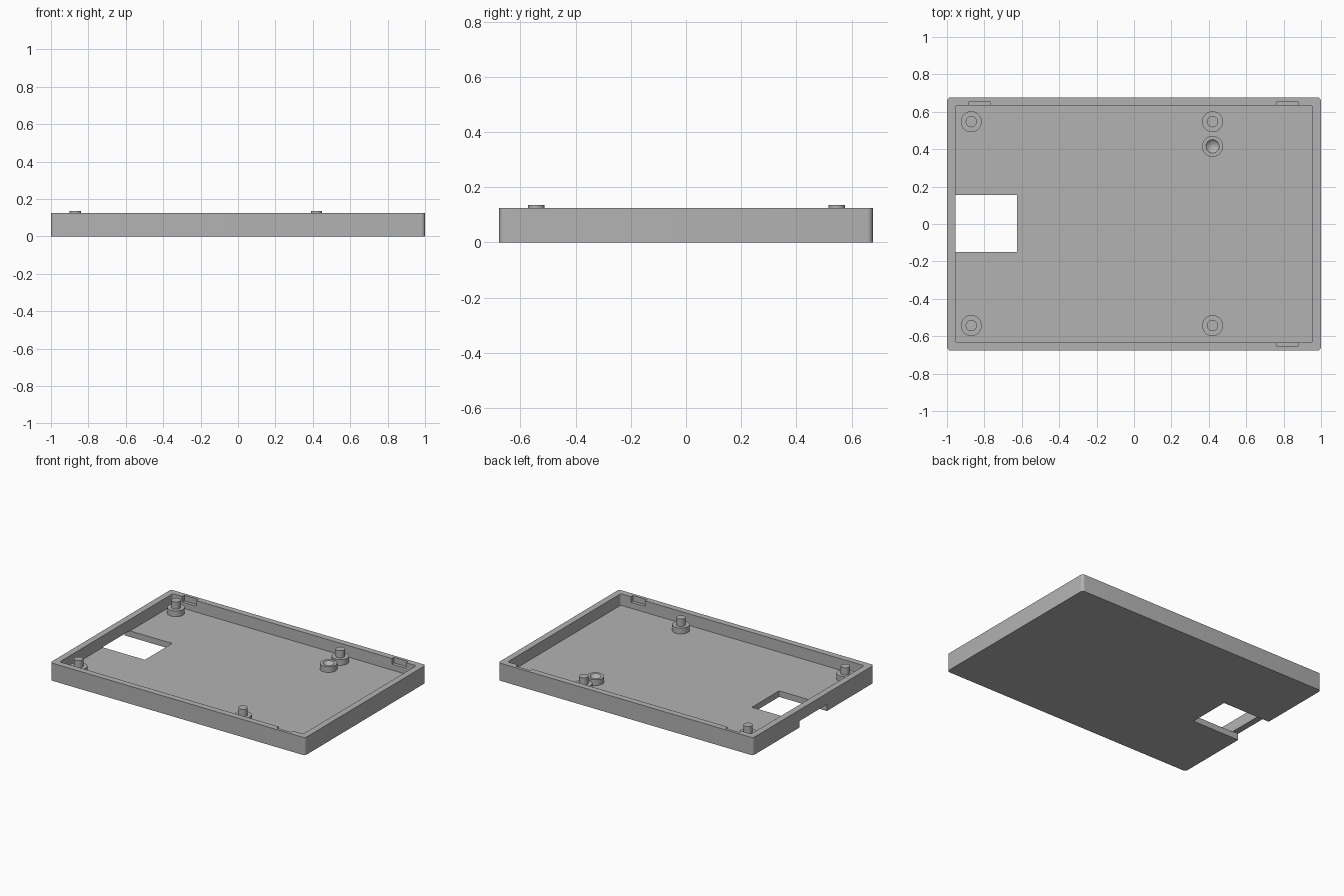
import bpy, bmesh, math

if "Cube" in bpy.data.objects:
    bpy.data.objects.remove(bpy.data.objects["Cube"])

L, W, H = 1.0, 0.677, 0.125      # half length, half width, wall height
IL, IW, FLOOR = 0.955, 0.633, 0.043

grey = bpy.data.materials.new("plain grey")
grey.diffuse_color = (0.45, 0.45, 0.45, 1)
grey.use_nodes = True
grey.node_tree.nodes["Principled BSDF"].inputs["Base Color"].default_value = grey.diffuse_color


def make_object(name, bm):
    bmesh.ops.recalc_face_normals(bm, faces=bm.faces)
    me = bpy.data.meshes.new(name)
    bm.to_mesh(me)
    bm.free()
    me.materials.append(grey)
    ob = bpy.data.objects.new(name, me)
    bpy.context.collection.objects.link(ob)
    return ob


def smooth(ob):
    bpy.ops.object.select_all(action='DESELECT')
    ob.select_set(True)
    bpy.context.view_layer.objects.active = ob
    bpy.ops.object.shade_smooth_by_angle(angle=math.radians(35))


def block(name, x0, x1, y0, y1, z0, z1, radius=0.0):
    """Box with optionally rounded upright edges."""
    bm = bmesh.new()
    bmesh.ops.create_cube(bm, size=1)
    for v in bm.verts:
        v.co = (x1 if v.co.x > 0 else x0, y1 if v.co.y > 0 else y0,
                z1 if v.co.z > 0 else z0)
    if radius:
        upright = [e for e in bm.edges
                   if abs(e.verts[0].co.z - e.verts[1].co.z) > 0.01]
        bmesh.ops.bevel(bm, geom=upright, offset=radius, segments=6,
                        profile=0.5, affect='EDGES')
    return make_object(name, bm)


def lathe(name, profile, x, y, steps=32):
    """Spin (radius, height) points about an upright axis."""
    bm = bmesh.new()
    verts = [bm.verts.new((r, 0, z)) for r, z in profile]
    edges = [bm.edges.new(pair) for pair in zip(verts, verts[1:])]
    bmesh.ops.spin(bm, geom=verts + edges, cent=(0, 0, 0), axis=(0, 0, 1),
                   angle=2 * math.pi, steps=steps)
    bmesh.ops.remove_doubles(bm, verts=bm.verts, dist=1e-5)
    ob = make_object(name, bm)
    ob.location = (x, y, 0)
    smooth(ob)
    return ob


# Tray shell
tray = block("tray", -L, L, -W, W, 0, H, 0.02)

# Cavity, floor window running out under the left wall, and clip recesses
cutters = [
    block("cavity_cutter", -IL, IL, -IW, IW, FLOOR, 0.3, 0.012),
    block("window_cutter", -1.2, -0.625, -0.15, 0.155, -0.1, FLOOR + 0.003),
]
for x, side in ((-0.825, 1), (0.82, 1), (0.82, -1)):
    y0, y1 = sorted((side * 0.6, side * 0.656))
    cutters.append(block("clip_recess_cutter", x - 0.056, x + 0.056,
                         y0, y1, H - 0.04, 0.3))
for c in cutters:
    mod = tray.modifiers.new(c.name, 'BOOLEAN')
    mod.operation = 'DIFFERENCE'
    mod.solver = 'EXACT'
    mod.object = c

# Bake the cuts, then remove the helpers
dg = bpy.context.evaluated_depsgraph_get()
cut_mesh = bpy.data.meshes.new_from_object(tray.evaluated_get(dg))
tray.modifiers.clear()
tray.data = cut_mesh
for c in cutters:
    bpy.data.objects.remove(c)
smooth(tray)

# Standoffs with locating pins
STANDOFF = 0.084
for x in (-0.87, 0.42):
    for y in (-0.543, 0.547):
        lathe("standoff_pin", [(0.056, FLOOR), (0.056, STANDOFF),
                               (0.03, STANDOFF), (0.03, 0.135), (0, 0.135)], x, y)

# Screw boss with a conical pit
lathe("screw_boss", [(0.056, FLOOR), (0.056, STANDOFF),
                     (0.036, STANDOFF), (0, FLOOR + 0.003)], 0.42, 0.415)
